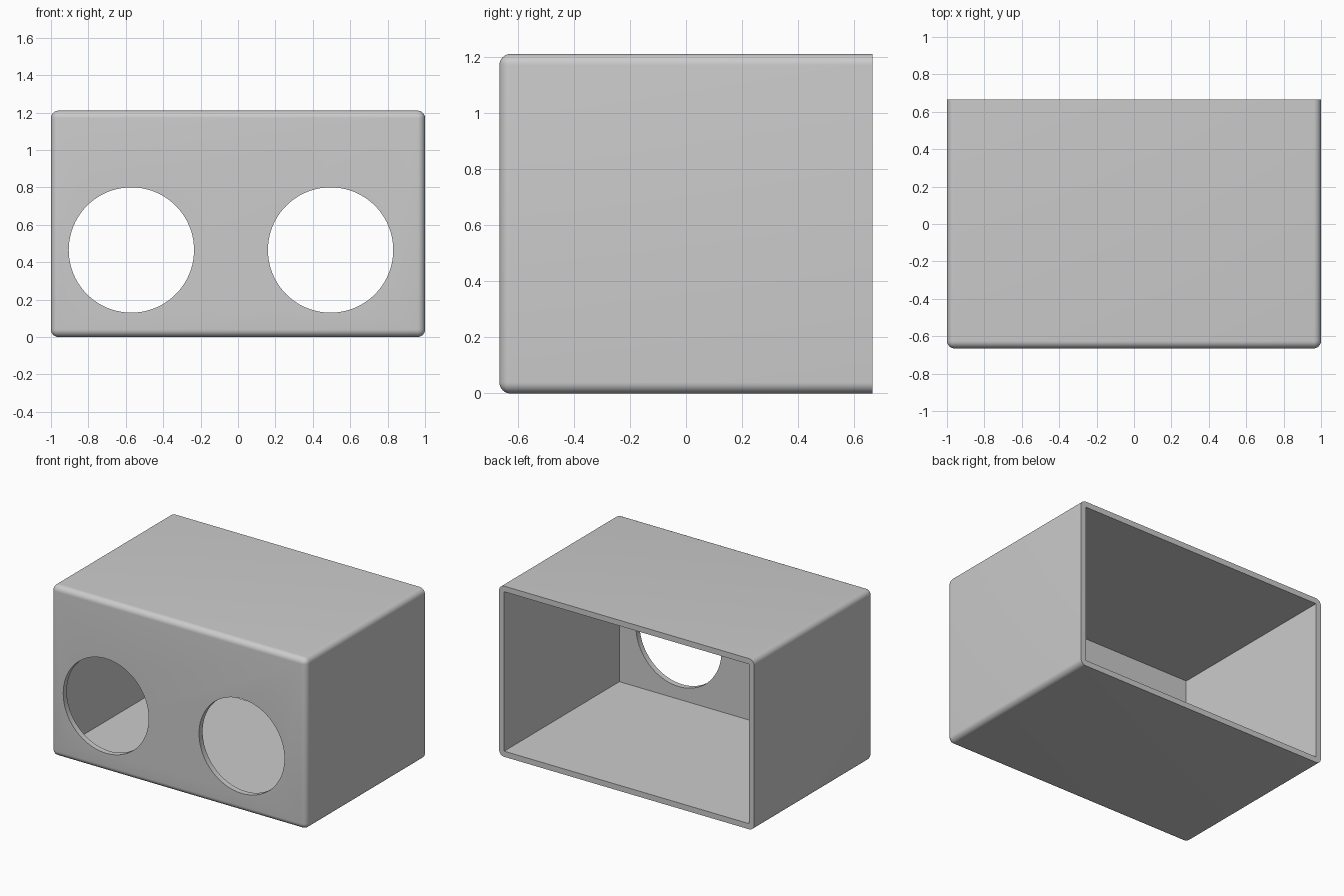
import bpy
import bmesh
from mathutils import Matrix

if "Cube" in bpy.data.objects:
    bpy.data.objects.remove(bpy.data.objects["Cube"], do_unlink=True)

WIDTH, DEPTH, HEIGHT = 2.0, 1.33, 1.21
WALL = 0.04
BACK = DEPTH / 2

grey = bpy.data.materials.new("light grey")
grey.use_nodes = True
colour = (0.6, 0.6, 0.6, 1)
grey.diffuse_color = colour
grey.node_tree.nodes["Principled BSDF"].inputs["Base Color"].default_value = colour


def add_object(name, bm):
    mesh = bpy.data.meshes.new(name)
    bm.to_mesh(mesh)
    bm.free()
    mesh.materials.append(grey)
    obj = bpy.data.objects.new(name, mesh)
    bpy.context.collection.objects.link(obj)
    return obj


def block(size, centre):
    bm = bmesh.new()
    bmesh.ops.create_cube(bm, size=1, matrix=Matrix.Translation(centre) @ Matrix.Diagonal((*size, 1)))
    return bm


def cut(target, cutter):
    mod = target.modifiers.new("cut", "BOOLEAN")
    mod.operation = "DIFFERENCE"
    mod.solver = "EXACT"
    mod.object = cutter
    cutter.hide_render = True
    bpy.context.view_layer.objects.active = target
    bpy.ops.object.modifier_apply(modifier=mod.name)
    bpy.data.objects.remove(cutter, do_unlink=True)


# Outer shell, rounded everywhere except round the open back
bm = block((WIDTH, DEPTH, HEIGHT), (0, 0, HEIGHT / 2))
edges = [e for e in bm.edges if any(v.co.y < 0 for v in e.verts)]
bmesh.ops.bevel(bm, geom=edges, offset=WALL, segments=8, profile=0.5, affect="EDGES")
housing = add_object("housing", bm)

# Square-cornered cavity, open at the back
cavity_size = (WIDTH - 2 * WALL, DEPTH, HEIGHT - 2 * WALL)
cut(housing, add_object("cavity_cutter", block(cavity_size, (0, WALL, HEIGHT / 2))))

# Two round openings through the front wall
for x in (-0.57, 0.495):
    bm = bmesh.new()
    place = Matrix.Translation((x, -BACK, 0.465)) @ Matrix.Rotation(1.5707963, 4, "X")
    bmesh.ops.create_cone(bm, cap_ends=True, segments=96, radius1=0.335, radius2=0.335,
                          depth=0.4, matrix=place)
    cut(housing, add_object("opening_cutter", bm))

# Smooth fillets and bores, sharp rims
bpy.ops.object.select_all(action="DESELECT")
housing.select_set(True)
bpy.context.view_layer.objects.active = housing
bpy.ops.object.shade_smooth_by_angle(angle=0.5)
